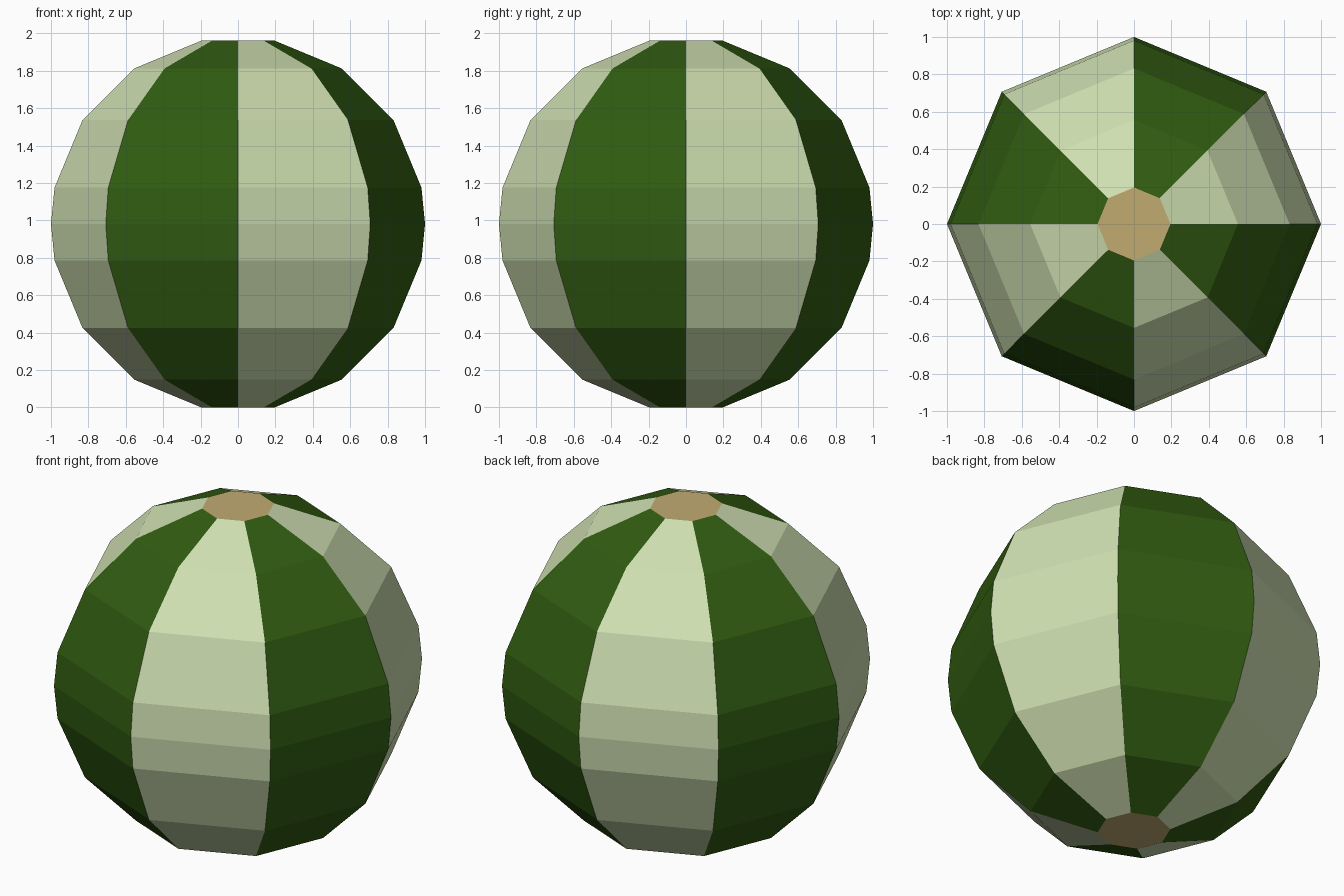
import bpy, bmesh
from math import sin, cos, radians, pi

if "Cube" in bpy.data.objects:
    bpy.data.objects.remove(bpy.data.objects["Cube"])

SIDES = 8
HALF_HEIGHT = cos(radians(11.25))


def srgb_material(name, rgb):
    mat = bpy.data.materials.new(name)
    mat.diffuse_color = [(c / 255) ** 2.2 for c in rgb] + [1]
    mat.use_nodes = True
    mat.node_tree.nodes["Principled BSDF"].inputs["Base Color"].default_value = mat.diffuse_color
    return mat


# Profile of the ball from bottom to top
latitudes = [-78.75, -56.25, -33.75, -11.25, 0, 11.25, 33.75, 56.25, 78.75]
profile = [(cos(radians(a)), sin(radians(a)) + HALF_HEIGHT) for a in latitudes]

bm = bmesh.new()
rings = [[bm.verts.new((r * cos(2 * pi * k / SIDES), r * sin(2 * pi * k / SIDES), z))
          for k in range(SIDES)] for r, z in profile]

# Alternating light and dark panels
for low, high in zip(rings, rings[1:]):
    for k in range(SIDES):
        n = (k + 1) % SIDES
        face = bm.faces.new((low[k], low[n], high[n], high[k]))
        face.material_index = k % 2

# Flat end caps
for ring in (rings[0][::-1], rings[-1]):
    bm.faces.new(ring).material_index = 2

mesh = bpy.data.meshes.new("striped_ball")
bm.to_mesh(mesh)
bm.free()
for name, rgb in (("light_green", (206, 223, 176)),
                  ("dark_green", (52, 92, 24)),
                  ("tan", (192, 170, 112))):
    mesh.materials.append(srgb_material(name, rgb))

ball = bpy.data.objects.new("striped_ball", mesh)
bpy.context.collection.objects.link(ball)
